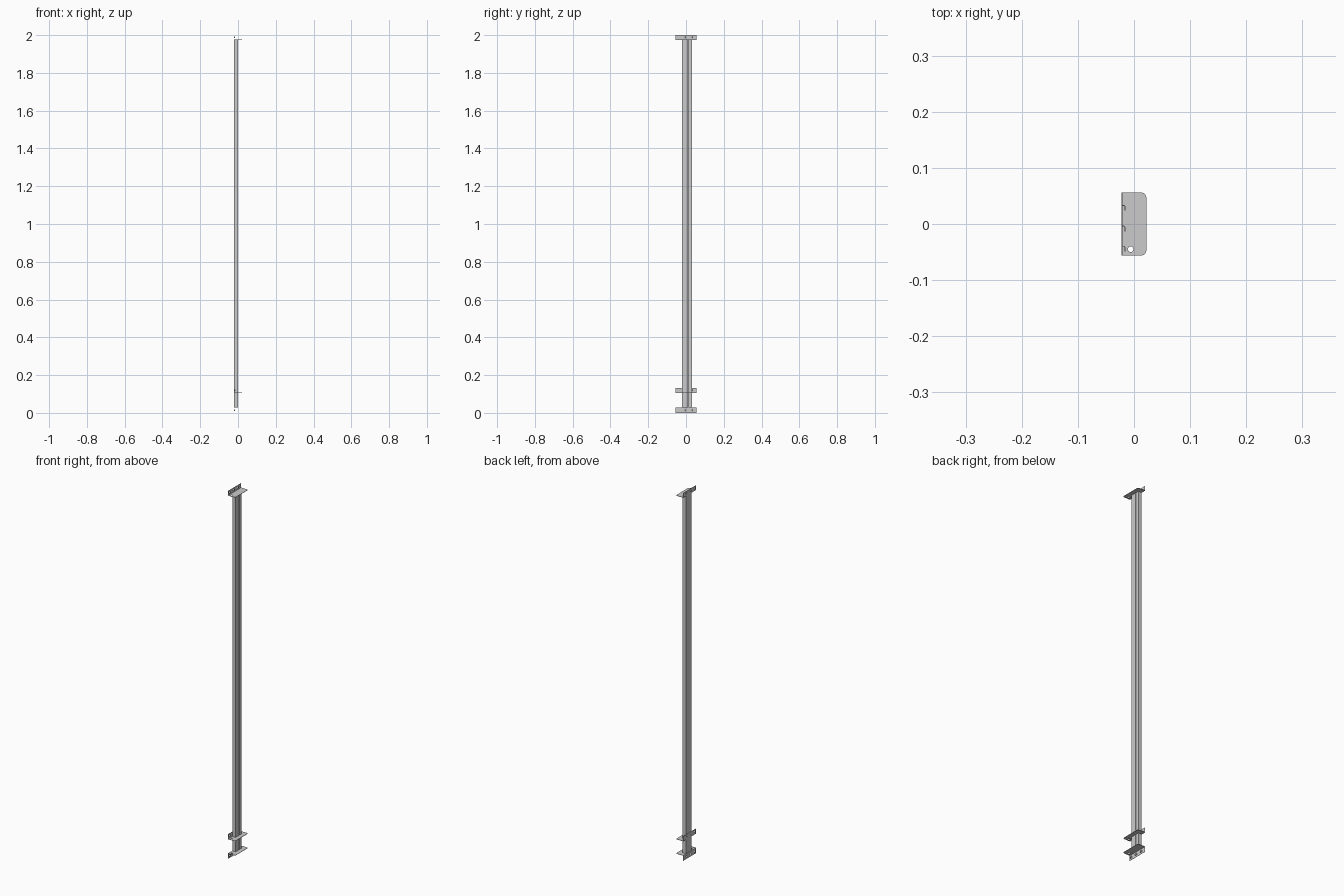
import bpy, bmesh, math
from mathutils import Matrix

if "Cube" in bpy.data.objects:
    bpy.data.objects.remove(bpy.data.objects["Cube"])

T = 0.0015           # sheet thickness
HX, HY = 0.022, 0.056
HOOK_Y = (0.034, -0.003, -0.039)


def prism(name, pts, depth, matrix=Matrix()):
    """Extrude a 2D outline along local z."""
    bm = bmesh.new()
    f = bm.faces.new([bm.verts.new((x, y, 0)) for x, y in pts])
    r = bmesh.ops.extrude_face_region(bm, geom=[f])
    vs = [v for v in r["geom"] if isinstance(v, bmesh.types.BMVert)]
    bmesh.ops.translate(bm, verts=vs, vec=(0, 0, depth))
    bm.transform(matrix)
    bmesh.ops.recalc_face_normals(bm, faces=bm.faces[:])
    me = bpy.data.meshes.new(name)
    bm.to_mesh(me)
    bm.free()
    ob = bpy.data.objects.new(name, me)
    bpy.context.collection.objects.link(ob)
    return ob


def circle(cx, cy, r, n=20):
    return [(cx + r * math.cos(2 * math.pi * i / n), cy + r * math.sin(2 * math.pi * i / n)) for i in range(n)]


def corner(cx, cy, r, a0, n=6):
    return [(cx + r * math.cos(a0 + math.pi / 2 * i / n), cy + r * math.sin(a0 + math.pi / 2 * i / n))
            for i in range(n + 1)]


def cut(ob, cutter):
    m = ob.modifiers.new("hole", 'BOOLEAN')
    m.object, m.operation, m.solver = cutter, 'DIFFERENCE', 'EXACT'
    bpy.ops.object.select_all(action='DESELECT')
    bpy.context.view_layer.objects.active = ob
    ob.select_set(True)
    bpy.ops.object.modifier_apply(modifier=m.name)
    bpy.data.objects.remove(cutter)


def bracket(name, z, height, direction):
    # horizontal plate with two rounded outer corners
    r = 0.009
    outline = ([(-HX, -HY)] + corner(HX - r, -HY + r, r, -math.pi / 2)
               + corner(HX - r, HY - r, r, 0) + [(-HX, HY)])
    to_z = Matrix.Translation((0, 0, z)) @ Matrix.Diagonal((1, 1, direction, 1))
    plate = prism(name + "_plate", outline, T, to_z)
    cut(plate, prism("hole_cutter", circle(-0.006, -0.045, 0.005), 0.02,
                     Matrix.Translation((0, 0, z - 0.01))))
    # vertical flange with slots behind the hooks (local x->y, y->z, z->x)
    swap = Matrix(((0, 0, 1, -HX), (1, 0, 0, 0), (0, 1, 0, 0), (0, 0, 0, 1)))
    flange = prism(name + "_flange", [(-HY, 0), (HY, 0), (HY, height), (-HY, height)], T, to_z @ swap)
    h0, h1 = height * 0.4, height * 0.7
    for y in HOOK_Y:
        c = prism("slot_cutter", [(y - 0.010, h0), (y - 0.001, h0), (y - 0.001, h1), (y - 0.010, h1)], 0.01,
                  to_z @ Matrix.Translation((-0.005, 0, 0)) @ swap)
        cut(flange, c)
        # small bent hook punched out of the flange
        x0, x1 = -HX + 0.0005, -HX + 0.0065
        pts = [(x0, y), (x1 - 0.002, y), (x1, y - 0.002), (x1, y - 0.010),
               (x1 - T, y - 0.010), (x1 - T, y - 0.0025), (x1 - 0.0025, y - T), (x0, y - T)]
        prism(name + "_hook", pts, h1 - h0, to_z @ Matrix.Translation((0, 0, h0)))


bracket("top_bracket", 1.975, 0.025, 1)
bracket("lower_bracket", 0.106, 0.027, 1)
bracket("foot_bracket", 0.029, 0.029, -1)

# upright post: folded channel with a narrow slit on its outer face
xa, xb, ya, yb, s0, s1 = -0.0205, -0.001, -0.020, 0.031, 0.010, 0.014
post = [(xb, s0), (xb, ya), (xa, ya), (xa, yb), (xb, yb), (xb, s1),
        (xb - 0.006, s1), (xb - 0.006, s1 + T), (xb - T, s1 + T), (xb - T, yb - T),
        (xa + T, yb - T), (xa + T, ya + T), (xb - T, ya + T), (xb - T, s0 - T),
        (xb - 0.006, s0 - T), (xb - 0.006, s0)]
prism("upright_post", post, 1.975 - 0.029, Matrix.Translation((0, 0, 0.029)))
